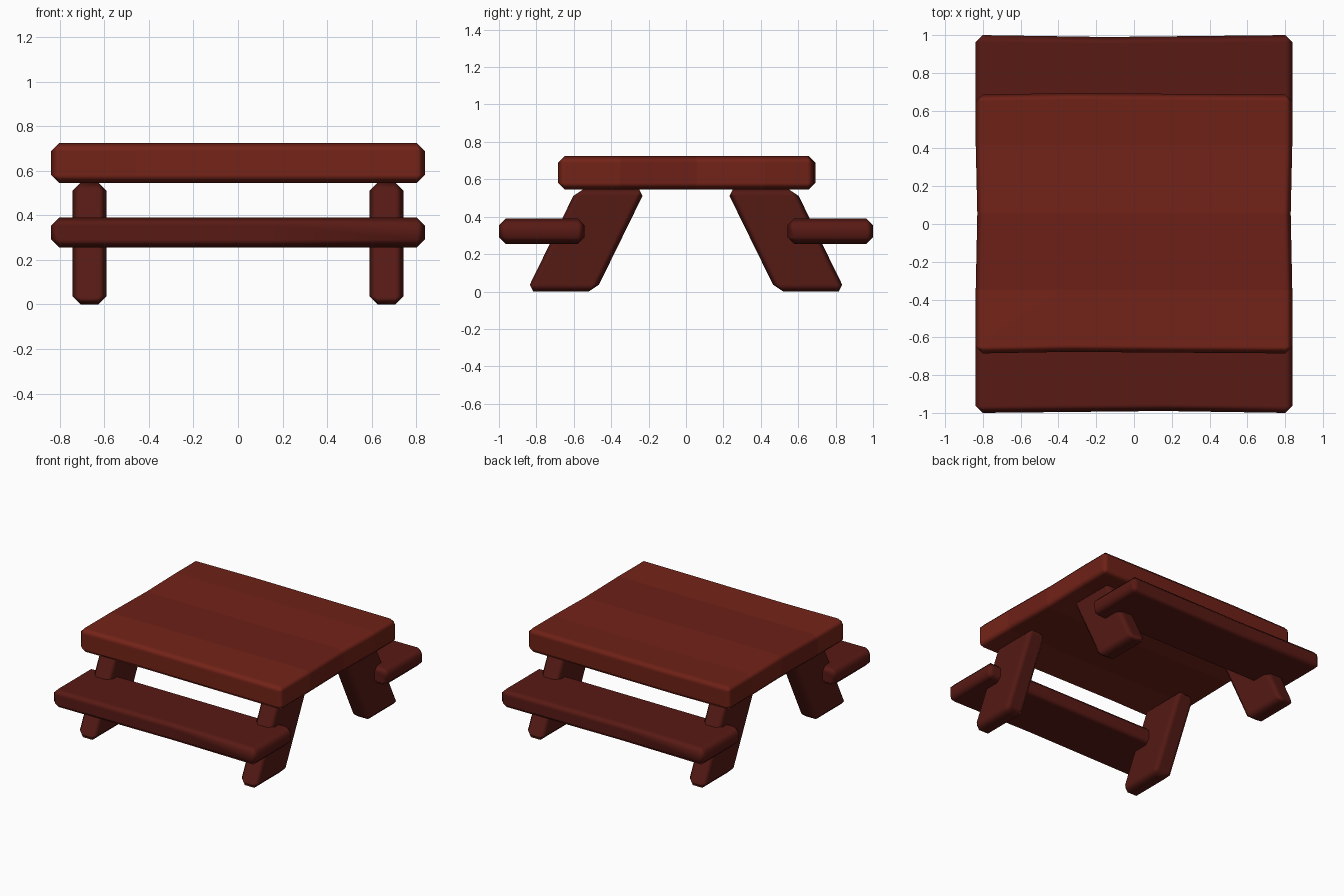
import bpy, bmesh
from mathutils import Vector, Matrix

if "Cube" in bpy.data.objects:
    bpy.data.objects.remove(bpy.data.objects["Cube"])


def material(name, rgb):
    m = bpy.data.materials.new(name)
    m.diffuse_color = (*rgb, 1)
    m.use_nodes = True
    m.node_tree.nodes["Principled BSDF"].inputs["Base Color"].default_value = m.diffuse_color
    return m


top_mats = [material("plank_%d" % i, c) for i, c in enumerate([
    (0.175, 0.017, 0.009), (0.150, 0.014, 0.008),
    (0.170, 0.016, 0.009), (0.155, 0.015, 0.008)])]
bench_mat = material("bench_wood", (0.098, 0.010, 0.007))
leg_mat = material("leg_wood", (0.090, 0.010, 0.007))


def chamfered_box(lo, hi, chamfer):
    lo, hi = Vector(lo), Vector(hi)
    bm = bmesh.new()
    bmesh.ops.create_cube(bm, size=1)
    size = hi - lo
    for v in bm.verts:
        v.co = Vector([a * b for a, b in zip(v.co, size)]) + (lo + hi) / 2
    bmesh.ops.bevel(bm, geom=bm.edges[:], offset=chamfer, segments=1,
                    profile=0.5, affect='EDGES')
    return bm


def cut(bm, co, normal):
    bmesh.ops.bisect_plane(bm, geom=bm.verts[:] + bm.edges[:] + bm.faces[:],
                           plane_co=co, plane_no=normal)


def finish(bm, name, mats):
    bmesh.ops.recalc_face_normals(bm, faces=bm.faces[:])
    for f in bm.faces:
        f.smooth = True
    me = bpy.data.meshes.new(name)
    bm.to_mesh(me)
    bm.free()
    for m in mats:
        me.materials.append(m)
    ob = bpy.data.objects.new(name, me)
    bpy.context.collection.objects.link(ob)
    # soft chamfers, flat main faces
    mod = ob.modifiers.new("soft_chamfers", 'WEIGHTED_NORMAL')
    mod.weight = 100
    return ob


# Table top: one slab split into four planks, slightly bowed
seams = [-0.35, 0.055, 0.42]
bm = chamfered_box((-0.838, -0.685, 0.545), (0.838, 0.685, 0.724), 0.036)
for s in seams:
    cut(bm, (0, s, 0), (0, 1, 0))
cut(bm, (-0.35, 0, 0), (1, 0, 0))
for v in bm.verts:
    if abs(v.co.x + 0.35) < 0.01 and abs(v.co.y) > 0.6:
        v.co.y += 0.008
    if abs(v.co.x) > 0.7 and abs(v.co.y - 0.055) < 0.01:
        v.co.x *= 0.99
for f in bm.faces:
    f.material_index = sum(f.calc_center_median().y > s for s in seams)
finish(bm, "table_top", top_mats)

# Benches: the rear one, and the same turned half a circle
for name, turn in (("rear_bench", 1), ("front_bench", -1)):
    bm = chamfered_box((-0.838, 0.543, 0.255), (0.838, 1.0, 0.39), 0.036)
    cut(bm, (-0.15, 0, 0), (1, 0, 0))
    for v in bm.verts:
        if abs(v.co.x + 0.15) < 0.01 and v.co.y > 0.9:
            v.co.y -= 0.01
    bmesh.ops.scale(bm, vec=(turn, turn, 1), verts=bm.verts[:])
    finish(bm, name, [bench_mat])

# Legs: chamfered posts sheared outwards towards the floor
for sx, side in ((-1, "left"), (1, "right")):
    for sy, end in ((-1, "front"), (1, "rear")):
        bm = chamfered_box((0.59, 0.483, 0), (0.742, 0.853, 0.548), 0.037)
        for v in bm.verts:
            v.co.y -= 0.49 * v.co.z
        bmesh.ops.scale(bm, vec=(sx, sy, 1), verts=bm.verts[:])
        finish(bm, "%s_%s_leg" % (end, side), [leg_mat])
